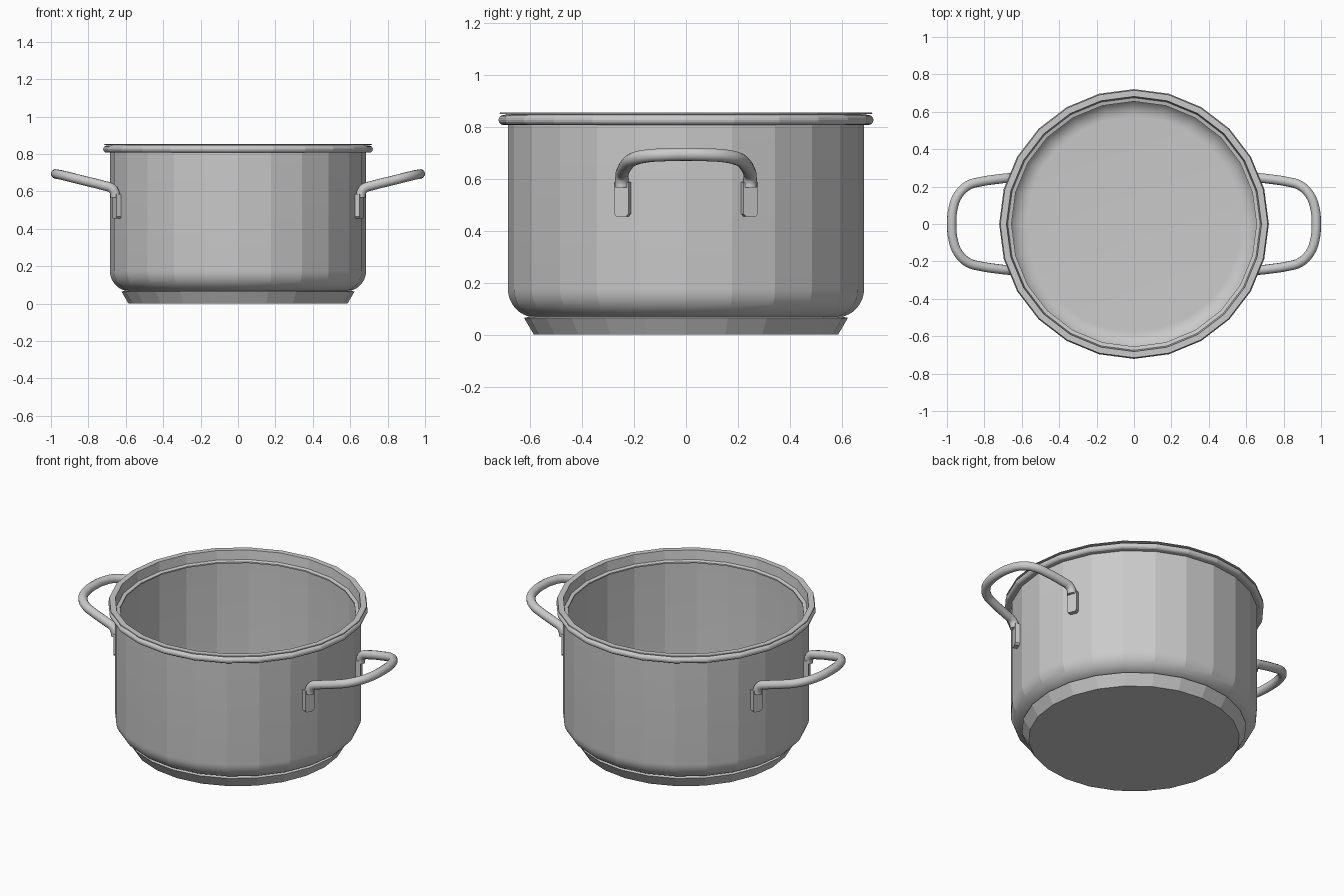
import bpy, bmesh
from math import pi, sin, cos, radians
from mathutils import Matrix, Vector

cube = bpy.data.objects.get("Cube")
if cube:
    bpy.data.objects.remove(cube)

steel = bpy.data.materials.new("brushed steel grey")
steel.use_nodes = True
GREY = (0.59, 0.59, 0.59, 1)
steel.diffuse_color = GREY
steel.node_tree.nodes["Principled BSDF"].inputs["Base Color"].default_value = GREY


def finish(obj, angle):
    """Give the object its material and smooth shading below the angle."""
    obj.data.materials.append(steel)
    bpy.ops.object.select_all(action='DESELECT')
    obj.select_set(True)
    bpy.context.view_layer.objects.active = obj
    bpy.ops.object.shade_smooth_by_angle(angle=radians(angle))


def add_mesh(name, bm):
    bmesh.ops.recalc_face_normals(bm, faces=bm.faces)
    mesh = bpy.data.meshes.new(name)
    bm.to_mesh(mesh)
    bm.free()
    obj = bpy.data.objects.new(name, mesh)
    bpy.context.collection.objects.link(obj)
    return obj


def arc(r, z, radius, start, end, steps):
    """Points of a circular arc in the (radius, height) plane."""
    angles = [radians(start + (end - start) * i / steps) for i in range(steps + 1)]
    return [(r + radius * cos(a), z + radius * sin(a)) for a in angles]


def lathe(name, profile, sides=24):
    """Spin a (radius, height) profile around z."""
    bm = bmesh.new()
    verts = [bm.verts.new((0, r, z)) for r, z in profile]
    edges = [bm.edges.new(pair) for pair in zip(verts, verts[1:])]
    bmesh.ops.spin(bm, geom=verts + edges, cent=(0, 0, 0), axis=(0, 0, 1),
                   angle=2 * pi, steps=sides)
    bmesh.ops.remove_doubles(bm, verts=bm.verts, dist=0.0005)
    obj = add_mesh(name, bm)
    finish(obj, 12)


# Pot: base disc, thin rounded wall, rolled rim with lip, lid ledge and inside
lathe("pot_body",
      [(0, 0), (0.585, 0), (0.623, 0.065)]
      + arc(0.575, 0.176, 0.11, -76, 0, 10)
      + [(0.685, 0.807)]
      + arc(0.702, 0.826, 0.019, -90, 90, 8)
      + [(0.69, 0.848), (0.717, 0.85), (0.715, 0.855), (0.682, 0.855),
         (0.675, 0.8), (0.655, 0.795), (0.655, 0.787), (0.677, 0.78)]
      + arc(0.575, 0.176, 0.102, 0, -90, 12)
      + [(0, 0.074)])

# Half of a handle's centre line, from the wall to the middle of the grip
half = [(0.656, 0.247, 0.568), (0.658, 0.247, 0.59), (0.674, 0.246, 0.616),
        (0.72, 0.241, 0.632), (0.82, 0.226, 0.657), (0.887, 0.206, 0.674),
        (0.94, 0.155, 0.687), (0.967, 0.085, 0.692), (0.9745, 0, 0.694)]
path = half + [(x, -y, z) for x, y, z in reversed(half[:-1])]

for side, s in (("left", 1), ("right", -1)):
    # Round bent bar
    curve = bpy.data.curves.new(side + "_handle", 'CURVE')
    curve.dimensions = '3D'
    curve.bevel_depth = 0.0255
    curve.bevel_resolution = 4
    curve.resolution_u = 4
    curve.use_fill_caps = True
    spline = curve.splines.new('BEZIER')
    spline.bezier_points.add(len(path) - 1)
    for point, (x, y, z) in zip(spline.bezier_points, path):
        point.co = (s * x, s * y, z)
        point.handle_left_type = point.handle_right_type = 'AUTO'
    handle = bpy.data.objects.new(side + "_handle", curve)
    bpy.context.collection.objects.link(handle)
    bpy.ops.object.select_all(action='DESELECT')
    handle.select_set(True)
    bpy.context.view_layer.objects.active = handle
    bpy.ops.object.convert(target='MESH')
    finish(bpy.context.object, 40)

    # Flat mounting tabs lying against the wall below each bar end
    for end, e in (("back", 1), ("front", -1)):
        bm = bmesh.new()
        bmesh.ops.create_cube(bm, size=1)
        bmesh.ops.scale(bm, vec=(0.034, 0.06, 0.132), verts=bm.verts)
        # Clip the two lower corners of the tab
        corners = [ed for ed in bm.edges
                   if all(v.co.z < 0 for v in ed.verts)
                   and abs(ed.verts[0].co.y - ed.verts[1].co.y) < 0.001]
        bmesh.ops.bevel(bm, geom=corners, offset=0.01, segments=1, affect='EDGES')
        turn = radians(22.5 * e) + (pi if s < 0 else 0)
        spot = Vector((s * 0.645, s * e * 0.243, 0.521))
        bmesh.ops.transform(bm, verts=bm.verts,
                            matrix=Matrix.Translation(spot) @ Matrix.Rotation(turn, 4, 'Z'))
        finish(add_mesh(f"{side}_{end}_tab", bm), 30)
